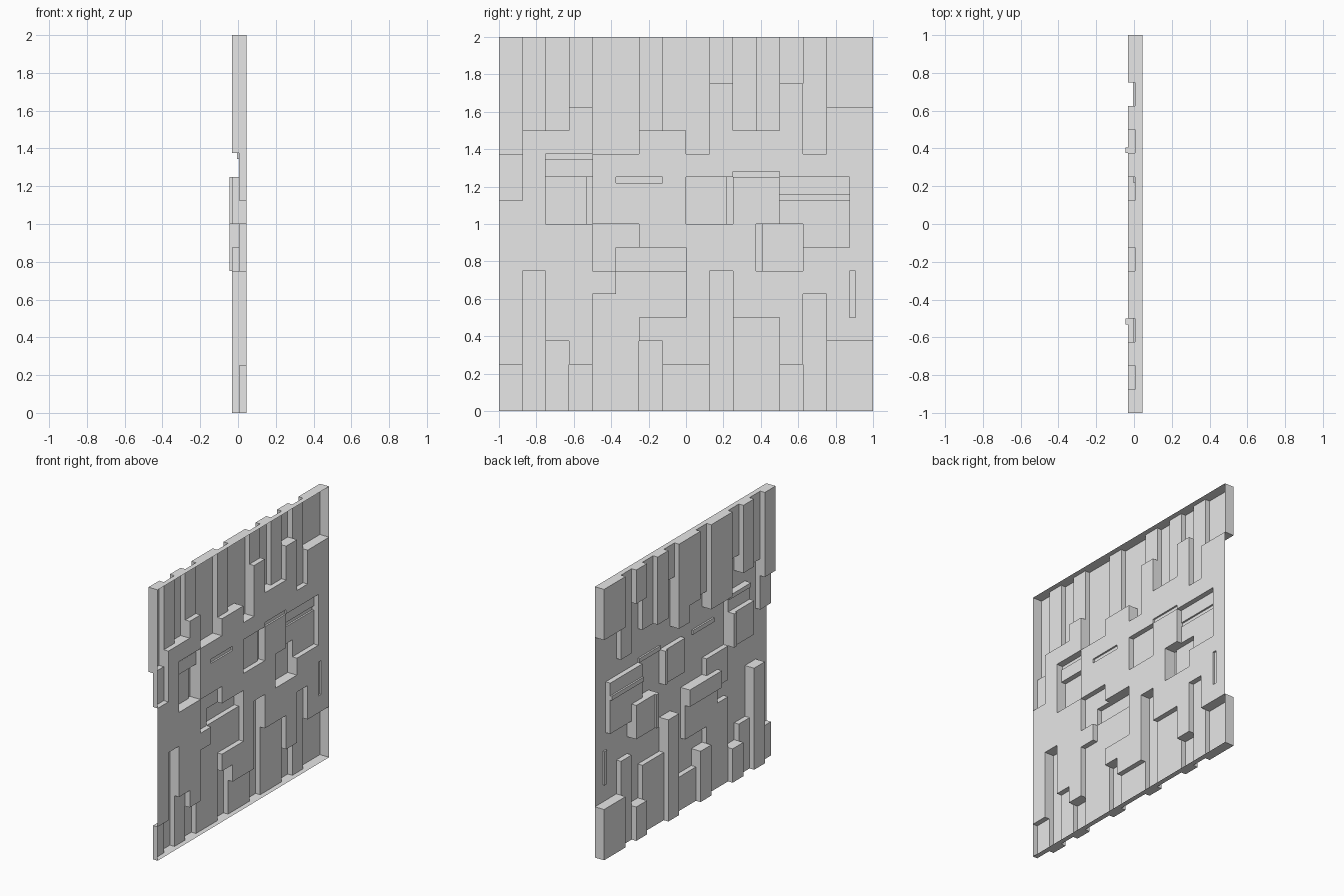
import bpy, bmesh

if "Cube" in bpy.data.objects:
    bpy.data.objects.remove(bpy.data.objects["Cube"], do_unlink=True)

UNIT = 0.125           # one module of the panel
STEP = UNIT * 0.3      # depth of one relief level
BAR = UNIT * 0.1       # extra relief of the thin bars
THIN = 0.25            # bar width in modules
BACK = STEP + BAR / 2  # x of the open back sheet

blocks = []            # y0, y1, z0, z1 in modules, relief level


def strips(edges, ends, border, first_level):
    """Row of fingers from a border, alternating between two relief levels."""
    for i, end in enumerate(ends):
        level = first_level if i % 2 == 0 else 3 - first_level
        blocks.append((edges[i], edges[i + 1], min(end, border), max(end, border), level))


# Fingers hanging from the top edge and rising from the bottom edge
strips([-8, -7, -6, -5, -4, -2, -1, 1, 2, 3, 4, 5, 6, 8],
       [11, 12, 12, 13, 11, 12, 12, 14, 12, 12, 14, 11, 13], 16, 2)
strips([-8, -7, -6, -5, -4, -2, -1, 1, 2, 4, 5, 6, 8],
       [2, 6, 3, 2, 5, 3, 2, 6, 4, 2, 5, 3], 0, 1)

# Finger tips and free-standing blocks in the middle
blocks += [
    (-8, -7, 9, 11, 1), (0, 1, 11, 12, 2),
    (-6, -4, 8, 11, 1), (-6, -4, 8, 10, 2),
    (-4, -2, 6, 8, 1), (-3, 0, 4, 6, 1), (-3, 0, 6, 7, 2),
    (0, 2, 8, 10, 1), (4, 7, 8, 10, 1), (5, 7, 7, 8, 1), (3, 5, 6, 8, 2),
]

# Thin bars lying on the relief
bars = [
    (-6, -4, 11 - THIN, 11), (-4 - THIN, -4, 8, 10), (-3, -1, 10 - THIN, 10),
    (2 - THIN, 2, 8, 10), (2, 4, 10, 10 + THIN), (4, 7, 9, 9 + THIN),
    (3, 3 + THIN, 6, 8), (7, 7 + THIN, 4, 6),
]


def inside(r, y, z):
    return r[0] < y < r[1] and r[2] < z < r[3]


def depth(y, z):
    level = max([b[4] for b in blocks if inside(b, y, z)], default=0)
    return level * STEP + (BAR if any(inside(b, y, z) for b in bars) else 0)


# Relief shell: a stepped sheet, open at the back
ys = sorted({v for r in blocks + bars for v in r[:2]})
zs = sorted({v for r in blocks + bars for v in r[2:4]})
cells = {}
for i in range(len(ys) - 1):
    for j in range(len(zs) - 1):
        cells[i, j] = depth((ys[i] + ys[i + 1]) / 2, (zs[j] + zs[j + 1]) / 2)

bm = bmesh.new()
verts = {}


def vert(corner, d):
    key = (*corner, round(d, 5))
    if key not in verts:
        i, j = corner
        verts[key] = bm.verts.new((BACK - d, ys[i] * UNIT, zs[j] * UNIT))
    return verts[key]


for (i, j), d in cells.items():
    loop = [(i, j), (i, j + 1), (i + 1, j + 1), (i + 1, j)]
    beside = [(i - 1, j), (i, j + 1), (i + 1, j), (i, j - 1)]
    bm.faces.new([vert(c, d) for c in loop])
    for k, other in enumerate(beside):
        n = cells.get(other, 0)
        if n < d - 1e-5:
            p, q = loop[k], loop[(k + 1) % 4]
            bm.faces.new([vert(q, d), vert(p, d), vert(p, n), vert(q, n)])

mesh = bpy.data.meshes.new("relief_panel")
bm.to_mesh(mesh)
bm.free()
panel = bpy.data.objects.new("relief_panel", mesh)
bpy.context.collection.objects.link(panel)

# Plain grey finish
grey = bpy.data.materials.new("light_grey")
grey.use_nodes = True
colour = (0.8, 0.8, 0.8, 1)
grey.diffuse_color = colour
grey.node_tree.nodes["Principled BSDF"].inputs["Base Color"].default_value = colour
mesh.materials.append(grey)
